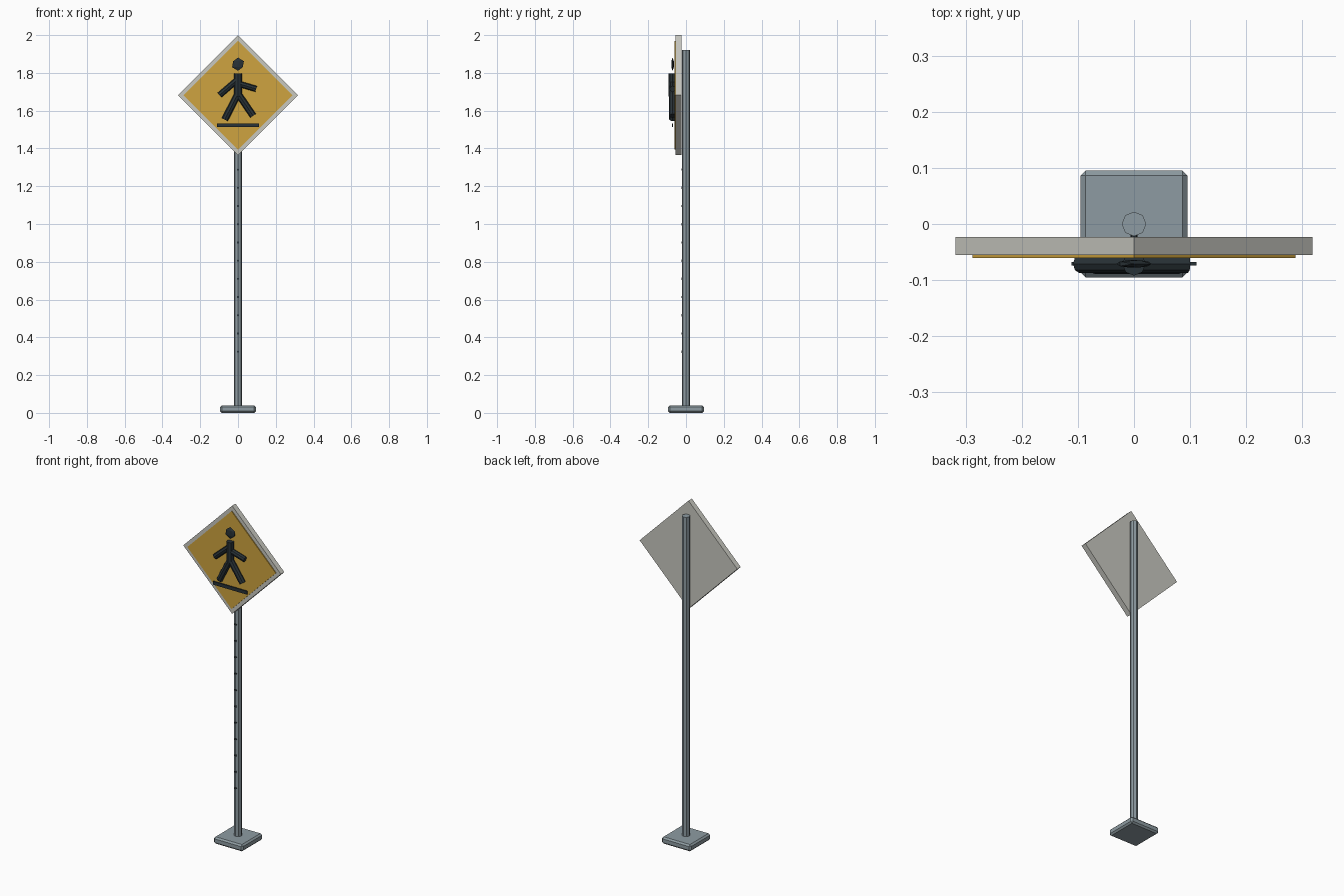
import bpy
import math
from mathutils import Vector

cube = bpy.data.objects.get("Cube")
if cube:
    bpy.data.objects.remove(cube, do_unlink=True)


def material(name, color):
    mat = bpy.data.materials.new(name)
    mat.use_nodes = True
    mat.diffuse_color = (*color, 1)
    mat.node_tree.nodes["Principled BSDF"].inputs["Base Color"].default_value = (*color, 1)
    return mat


steel = material("galvanised steel", (0.27, 0.33, 0.36))
pale = material("pale grey", (0.58, 0.58, 0.53))
yellow = material("warning yellow", (0.62, 0.37, 0.05))
black = material("symbol black", (0.022, 0.032, 0.038))


def finish(name, mat):
    obj = bpy.context.object
    obj.name = name
    obj.data.materials.append(mat)
    return obj


def box(name, mat, center, size, turn=0):
    bpy.ops.mesh.primitive_cube_add(size=1, location=center, rotation=(0, turn, 0))
    obj = finish(name, mat)
    obj.scale = size
    return obj


def rod(name, mat, start, end, radius, sides=8):
    start, end = Vector(start), Vector(end)
    axis = end - start
    bpy.ops.mesh.primitive_cylinder_add(
        vertices=sides, radius=radius, depth=axis.length, location=(start + end) / 2,
        rotation=axis.to_track_quat("Z", "Y").to_euler())
    return finish(name, mat)


# Chamfered foot and octagonal post
base = box("base_plate", steel, (0, 0, 0.02), (0.19, 0.19, 0.04))
bpy.ops.object.transform_apply(location=False, rotation=False, scale=True)
bevel = base.modifiers.new("chamfer", "BEVEL")
bevel.width = 0.009
bevel.segments = 1
rod("post", steel, (0, 0, 0.03), (0, 0, 1.92), 0.022)

# Row of punched holes up the front of the post
for i in range(11):
    z = 0.324 + i * 0.0964
    rod(f"post_hole_{i + 1}", black, (0, -0.015, z), (0, -0.0245, z), 0.006)

# Diamond board with a thin yellow face
side = math.sqrt(2)
quarter = math.pi / 4
box("sign_board", pale, (0, -0.039, 1.682), (0.318 * side, 0.032, 0.318 * side), quarter)
box("sign_face", yellow, (0, -0.0575, 1.682), (0.288 * side, 0.006, 0.288 * side), quarter)

# Walking figure
depth = -0.071
bpy.ops.mesh.primitive_ico_sphere_add(subdivisions=1, radius=0.035, location=(0, depth, 1.846))
finish("figure_head", black).scale.y = 0.22
limbs = {
    "figure_torso": ((0, 1.675), (0, 1.797), 0.021),
    "figure_right_arm": ((-0.005, 1.762), (-0.098, 1.682), 0.016),
    "figure_left_arm": ((0.005, 1.742), (0.096, 1.715), 0.016),
    "figure_right_leg": ((0, 1.69), (-0.07, 1.553), 0.018),
    "figure_left_leg": ((0, 1.69), (0.08, 1.573), 0.018),
}
for name, (a, b, radius) in limbs.items():
    rod(name, black, (a[0], depth, a[1]), (b[0], depth, b[1]), radius)

# Ground line under the figure
box("ground_line", black, (0, depth, 1.523), (0.222, 0.006, 0.02))
